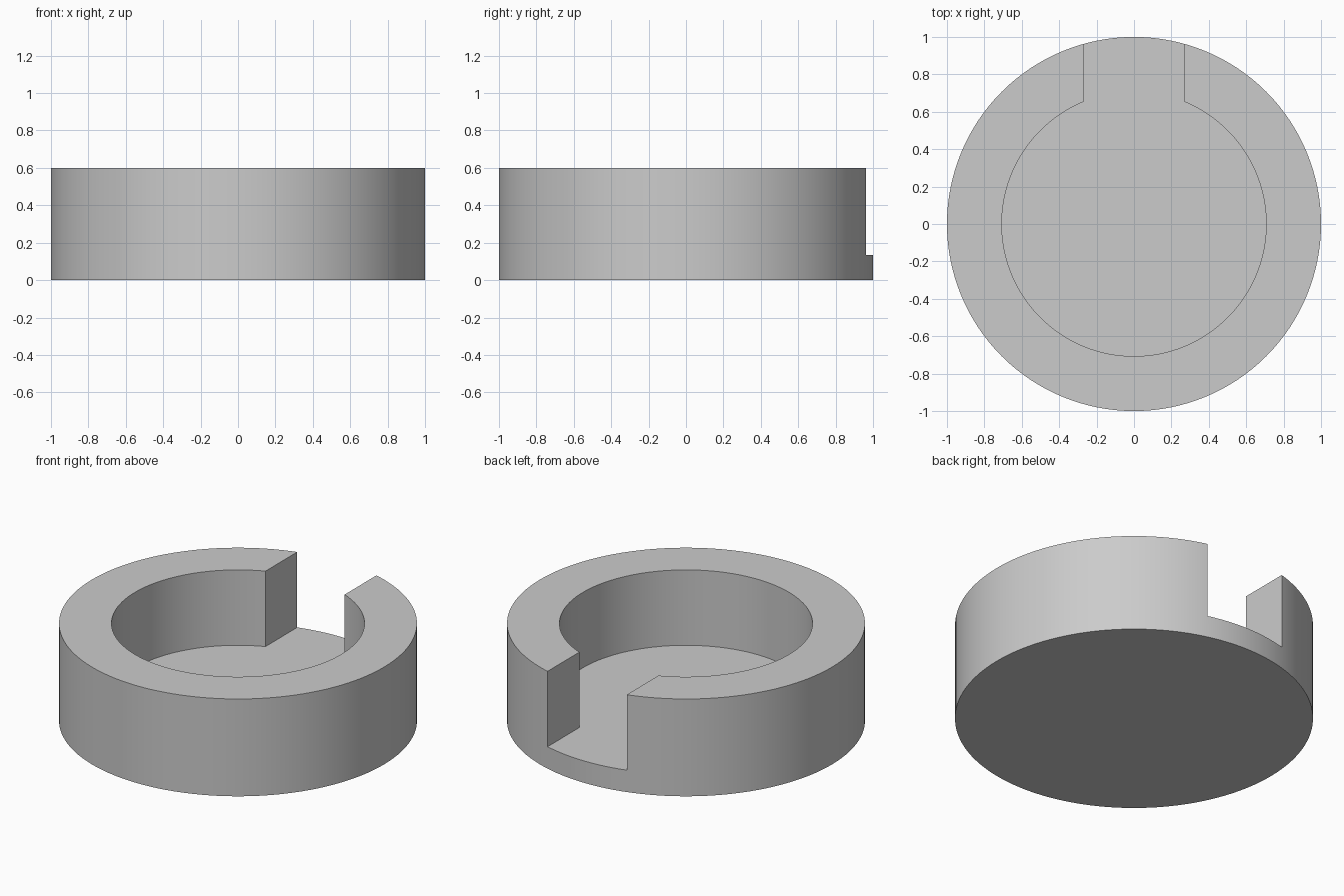
import bpy
import bmesh
from math import asin, cos, sin, pi

HEIGHT, FLOOR = 0.6, 0.135
OUTER, INNER = 1.0, 0.707
SLOT = 0.27  # half width of the rear opening

if "Cube" in bpy.data.objects:
    bpy.data.objects.remove(bpy.data.objects["Cube"])

grey = bpy.data.materials.new("plain_grey")
grey.use_nodes = True
colour = (0.6, 0.6, 0.6, 1)
grey.diffuse_color = colour
grey.node_tree.nodes["Principled BSDF"].inputs["Base Color"].default_value = colour


def arc(radius, start, end, steps):
    angles = [start + (end - start) * i / steps for i in range(steps + 1)]
    return [(radius * cos(a), radius * sin(a)) for a in angles]


def prism(name, outline, bottom, top):
    """Extrude a counter-clockwise outline between two heights."""
    bm = bmesh.new()
    face = bm.faces.new([bm.verts.new((x, y, bottom)) for x, y in outline])
    grown = bmesh.ops.extrude_face_region(bm, geom=[face], use_keep_orig=True)
    raised = [v for v in grown["geom"] if isinstance(v, bmesh.types.BMVert)]
    bmesh.ops.translate(bm, verts=raised, vec=(0, 0, top - bottom))
    bmesh.ops.recalc_face_normals(bm, faces=bm.faces)
    mesh = bpy.data.meshes.new(name)
    bm.to_mesh(mesh)
    bm.free()
    mesh.materials.append(grey)
    obj = bpy.data.objects.new(name, mesh)
    bpy.context.collection.objects.link(obj)
    return obj


# Solid round body
body = prism("round_cup", arc(OUTER, 0, 2 * pi, 128)[:-1], 0, HEIGHT)

# Keyhole-shaped hollow: round well joined to the open slot at the back
half = asin(SLOT / INNER)
keyhole = arc(INNER, pi / 2 + half, 5 * pi / 2 - half, 96)
keyhole += [(SLOT, OUTER + 0.2), (-SLOT, OUTER + 0.2)]
cutter = prism("hollow_cutter", keyhole, FLOOR, HEIGHT + 0.2)
cutter.hide_render = True

cut = body.modifiers.new("hollow", "BOOLEAN")
cut.operation = "DIFFERENCE"
cut.solver = "EXACT"
cut.object = cutter

# Bake the cut, then smooth the curved walls and keep the rims sharp
bpy.ops.object.select_all(action="DESELECT")
body.select_set(True)
bpy.context.view_layer.objects.active = body
bpy.ops.object.modifier_apply(modifier=cut.name)
bpy.data.objects.remove(cutter)
bpy.ops.object.shade_smooth_by_angle(angle=pi / 6)
